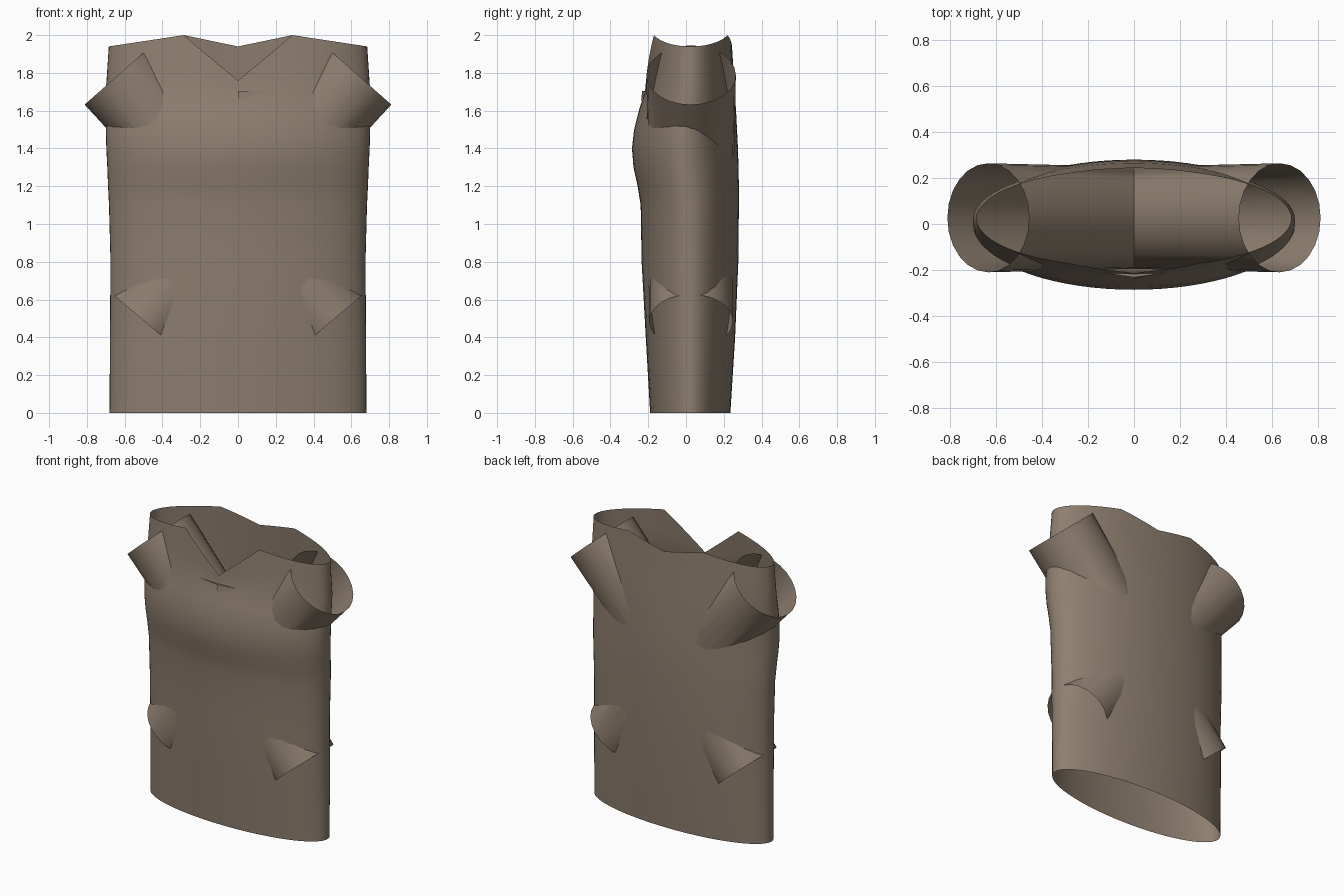
import bpy, bmesh, math
from mathutils import Vector

if "Cube" in bpy.data.objects:
    bpy.data.objects.remove(bpy.data.objects["Cube"])

mat = bpy.data.materials.new("taupe cloth")
mat.diffuse_color = (0.27, 0.21, 0.16, 1)
mat.use_nodes = True
mat.node_tree.nodes["Principled BSDF"].inputs["Base Color"].default_value = mat.diffuse_color


def make(name, verts, faces):
    me = bpy.data.meshes.new(name)
    me.from_pydata([tuple(v) for v in verts], [], faces)
    bm = bmesh.new()
    bm.from_mesh(me)
    bmesh.ops.recalc_face_normals(bm, faces=bm.faces)
    bm.to_mesh(me)
    bm.free()
    me.materials.append(mat)
    ob = bpy.data.objects.new(name, me)
    bpy.context.collection.objects.link(ob)
    bpy.ops.object.select_all(action='DESELECT')
    ob.select_set(True)
    bpy.context.view_layer.objects.active = ob
    bpy.ops.object.shade_smooth_by_angle(angle=math.radians(40))
    return ob


def skin(rows, n):
    return [(r * n + i, r * n + (i + 1) % n, (r + 1) * n + (i + 1) % n, (r + 1) * n + i)
            for r in range(rows - 1) for i in range(n)]


# Torso profile: height, half width, front y, back y
PROFILE = [(0, .68, -.19, .235), (.4, .678, -.213, .26), (.8, .675, -.235, .277),
           (1.1, .683, -.24, .28), (1.2, .688, -.256, .28), (1.3, .692, -.278, .278),
           (1.4, .697, -.286, .275), (1.5, .70, -.275, .27), (1.6, .70, -.25, .265),
           (1.7, .70, -.217, .258), (2.0, .68, -.19, .24)]


def section(z):
    for a, b in zip(PROFILE, PROFILE[1:]):
        if z <= b[0]:
            t = (z - a[0]) / (b[0] - a[0])
            return [a[k] + (b[k] - a[k]) * t for k in (1, 2, 3)]
    return PROFILE[-1][1:]


def torso_point(ang, z):
    w, f, b = section(z)
    return (w * math.cos(ang), (f + b) / 2 + (b - f) / 2 * math.sin(ang), z)


def rim(ang):
    # peaks on the shoulders, deep V in front, shallow V behind
    x = abs(.69 * math.cos(ang))
    if x < .2916:
        low = 1.76 if math.sin(ang) < 0 else 1.94
        return low + (2.0 - low) * x / .2916
    return 2.0 - .06 * (x - .2916) / (.69 - .2916)


N = 72
angles = [2 * math.pi * i / N for i in range(N)]
heights = [p[0] for p in PROFILE[:-1]]
verts = [torso_point(a, z) for z in heights for a in angles]
for t in (.5, 1):
    verts += [torso_point(a, 1.7 + (rim(a) - 1.7) * t) for a in angles]
make("torso", verts, skin(len(heights) + 2, N))

# Sleeves: open tubes bent inward at the elbow
M = 24
for side, label in ((1, "right"), (-1, "left")):
    path = [Vector((.634, .027, 1.789)), Vector((0, .027, 1.07)), Vector((.494, .027, .484))]
    axes = [(path[0] - path[1]).normalized(), None, (path[1] - path[2]).normalized()]
    axes[1] = (axes[0] + axes[2]).normalized()
    bend = axes[1].dot(axes[0])
    sv = []
    for p, ax, r, stretch in zip(path, axes, (.237, .222, .222), (1, 1 / bend, 1)):
        across = Vector((0, 1, 0)).cross(ax)
        for i in range(M):
            a = 2 * math.pi * i / M
            q = p + across * (r * stretch * math.cos(a)) + Vector((0, r * math.sin(a), 0))
            sv.append((side * q.x, q.y, q.z))
    make(label + "_sleeve", sv, skin(3, M))

# Small fold below the neckline
make("neck_fold", [(-.17, -.208, 1.703), (0, -.232, 1.703), (.14, -.212, 1.703),
                   (0, -.205, 1.703), (0, -.238, 1.65)],
     [(0, 1, 2, 3), (1, 4, 2)])
